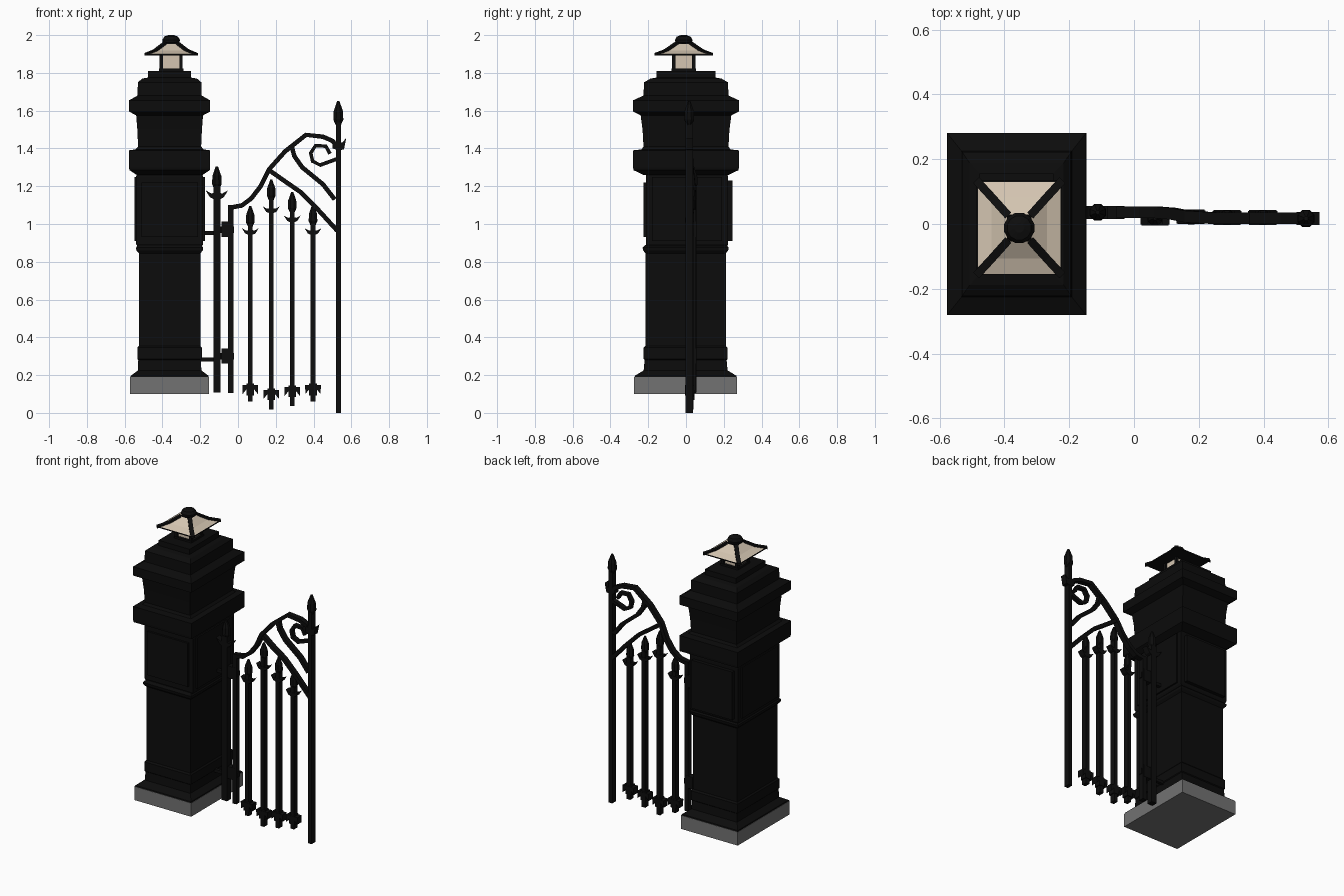
import bpy, bmesh, math
from mathutils import Vector


def mat(name, c):
    m = bpy.data.materials.new(name)
    m.diffuse_color = (*c, 1)
    return m


BLACK = mat("black_iron", (0.004, 0.004, 0.004))
PILLAR = mat("black_stone", (0.0035, 0.0035, 0.0035))
GREY = mat("grey_stone", (0.17, 0.17, 0.17))
CREAM = mat("cream_glass", (0.66, 0.56, 0.44))


def finish(name, bm, m):
    bmesh.ops.recalc_face_normals(bm, faces=bm.faces)
    me = bpy.data.meshes.new(name)
    bm.to_mesh(me)
    bm.free()
    me.materials.append(m)
    ob = bpy.data.objects.new(name, me)
    bpy.context.collection.objects.link(ob)
    return ob


def skin(name, rings, m):
    """Closed solid through a list of vertex rings."""
    bm = bmesh.new()
    vs = [[bm.verts.new(p) for p in r] for r in rings]
    n = len(vs[0])
    for a, b in zip(vs, vs[1:]):
        for i in range(n):
            bm.faces.new((a[i], a[(i + 1) % n], b[(i + 1) % n], b[i]))
    bm.faces.new(vs[0])
    bm.faces.new(vs[-1])
    return finish(name, bm, m)


def stack(name, cx, cy, prof, m):
    """Rectangular moulding from (z, half x, half y)."""
    return skin(name, [[(cx + sx * hx, cy + sy * hy, z) for sx, sy in
                        ((-1, -1), (1, -1), (1, 1), (-1, 1))] for z, hx, hy in prof], m)


def box(name, x0, x1, y0, y1, z0, z1, m):
    hx, hy = (x1 - x0) / 2, (y1 - y0) / 2
    return stack(name, x0 + hx, y0 + hy, [(z0, hx, hy), (z1, hx, hy)], m)


def lathe(name, x, y, prof, m, n=8):
    return skin(name, [[(x + r * math.cos(math.tau * (i + .5) / n),
                         y + r * math.sin(math.tau * (i + .5) / n), z)
                        for i in range(n)] for r, z in prof], m)


def plate(name, x, y, z, pts, depth, m):
    """Upright flat shape extruded along y."""
    return skin(name, [[(x + px, y + d, z + pz) for px, pz in pts]
                       for d in (-depth / 2, depth / 2)], m)


def ribbon(name, pts, w, depth, yfun):
    """Flat bar following a path of (x, z)."""
    rings = []
    for i, p in enumerate(pts):
        a, b = Vector(pts[max(i - 1, 0)]), Vector(pts[min(i + 1, len(pts) - 1)])
        t = (b - a).normalized()
        n = Vector((-t.y, t.x)) * w / 2
        y = yfun(p[0])
        rings.append([(p[0] + s * n.x, y + d * depth / 2, p[1] + s * n.y)
                      for s, d in ((-1, -1), (1, -1), (1, 1), (-1, 1))])
    return skin(name, rings, BLACK)


# Pillar
PX = -0.362
stack("pillar_base", PX, -0.002, [(0.10, .209, .273), (0.19, .209, .273)], GREY)
stack("pillar_shaft", PX, -0.002, [
    (.19, .207, .271), (.197, .205, .268), (.225, .168, .222), (.28, .166, .217),
    (.285, .171, .222), (.345, .171, .222), (.355, .163, .213), (.845, .163, .213),
    (.86, .176, .225), (.875, .178, .228), (.89, .165, .214)], PILLAR)
stack("pillar_block", PX, 0.005, [
    (.88, .17, .212), (.895, .178, .218), (1.25, .178, .218), (1.28, .168, .21)], PILLAR)
stack("pillar_upper", PX, 0, [
    (1.26, .175, .225), (1.285, .213, .278), (1.30, .215, .28), (1.39, .215, .28),
    (1.395, .18, .235), (1.41, .167, .225), (1.50, .171, .23), (1.575, .177, .24),
    (1.595, .214, .28), (1.655, .214, .28), (1.68, .17, .225), (1.75, .168, .222),
    (1.77, .145, .188), (1.775, .114, .156), (1.81, .114, .156)], PILLAR)

# Raised panels on the block
box("panel_front", PX - .15, PX + .15, -.226, -.20, .93, 1.22, PILLAR)
box("panel_back", PX - .15, PX + .15, .20, .246, .91, 1.23, PILLAR)
box("panel_left", PX - .186, PX - .15, -.18, .19, .91, 1.25, PILLAR)
box("panel_right", PX + .15, PX + .188, -.18, .19, .91, 1.25, PILLAR)

# Lantern
LX, LY = -0.354, -0.012
box("lantern_glass", LX - .048, LX + .048, LY - .048, LY + .048, 1.805, 1.90, CREAM)
for sx in (-1, 1):
    for sy in (-1, 1):
        x, y = LX + sx * .052, LY + sy * .052
        box("lantern_post", x - .009, x + .009, y - .009, y + .009, 1.80, 1.90, BLACK)
stack("lantern_foot", LX, LY, [(1.80, .065, .065), (1.822, .065, .065)], BLACK)
stack("lantern_eaves", LX, LY, [(1.893, .131, .144), (1.90, .132, .146)], BLACK)
stack("lantern_roof", LX, LY, [(1.90, .128, .142), (1.918, .085, .095), (1.955, .036, .040)], CREAM)
for sx in (-1, 1):
    for sy in (-1, 1):
        c = [(.133, .147, 1.898), (.086, .096, 1.917), (.034, .038, 1.957)]
        rings = []
        for hx, hy, z in c:
            x, y = LX + sx * hx, LY + sy * hy
            o = Vector((sx * .009, -sy * .009))
            rings.append([(x + k * o.x, y + k * o.y, z + dz)
                          for k, dz in ((-1, -.006), (1, -.006), (1, .007), (-1, .007))])
        skin("lantern_ridge", rings, BLACK)
stack("lantern_cap", LX, LY, [(1.94, .044, .048), (1.958, .036, .040)], BLACK)
lathe("lantern_knob", LX, LY, [(.030, 1.95), (.046, 1.962), (.048, 1.975), (.038, 1.992),
                               (.015, 2.0)], BLACK, 12)

# Gate ironwork helpers
CRESCENT = [(0, -.5), (-.6, -.1), (-1, .8), (-.5, .4), (0, .5), (.5, .4), (1, .8), (.6, -.1)]
CLAW = [(-.042, .022), (.042, .022), (.040, -.025), (.02, 0), (.02, -.032),
        (-.02, -.032), (-.02, 0), (-.040, -.025)]


def spear(x, y, top, s=1.0):
    lathe("spear_tip", x, y, [(.013 * s, top - .11 * s), (.025 * s, top - .085 * s),
                              (.023 * s, top - .045 * s), (.006 * s, top)], BLACK)


def crescent(x, y, z, s):
    plate("crescent", x, y, z, [(px * s, pz * s * .7) for px, pz in CRESCENT], .04, BLACK)


# Hinge post, hinges and left stile
HY = .036
box("hinge_post", -.131, -.092, HY - .02, HY + .02, .108, 1.20, BLACK)
spear(-.112, HY, 1.305, 1.1)
crescent(-.112, HY, 1.145, .06)
for z in (.282, .952):
    box("hinge_rod", -.21, -.10, HY - .01, HY + .01, z - .01, z + .01, BLACK)
    box("hinge_block", -.088, -.03, HY - .02, HY + .02, z - .02, z + .06, BLACK)
    box("hinge_pin", -.10, -.02, HY - .012, HY + .012, z, z + .035, BLACK)
box("left_stile", -.053, -.025, HY - .018, HY + .018, .105, 1.10, BLACK)

# Bars: x, y, bottom, top, crescent height, claw height
for x, y, z0, z1, zc, zk in ((.065, .018, .06, 1.095, .953, .125), (.176, .022, .017, 1.235, 1.068, .10),
                             (.287, .02, .037, 1.17, 1.02, .115), (.397, .02, .06, 1.10, .953, .125)):
    box("gate_bar", x - .013, x + .013, y - .018, y + .018, z0, z1 - .08, BLACK)
    spear(x, y, z1)
    crescent(x, y, zc, .045)
    plate("bar_claw", x, y, zk, CLAW, .045, BLACK)
    box("bar_collar", x - .02, x + .02, y - .02, y + .02, zk, zk + .03, BLACK)

# Right stile
box("right_stile", .518, .544, -.003, .036, 0, 1.56, BLACK)
spear(.531, .017, 1.65, 1.15)
plate("stile_hook", .531, .017, 1.41, [(-.03, -.01), (0, -.02), (.03, -.015), (.042, .045),
                                       (.02, .02), (-.03, .03)], .04, BLACK)


# Scrollwork
def gate_y(x):
    return HY if x < .1 else max(.018, HY - (x - .1) * .2)


ribbon("top_rail", [(-.05, 1.085), (.02, 1.098), (.07, 1.135), (.12, 1.20), (.165, 1.29), (.25, 1.385),
                    (.36, 1.472), (.45, 1.462), (.50, 1.44), (.535, 1.40)], .024, .036, gate_y)
ribbon("lower_brace", [(.165, 1.285), (.25, 1.225), (.33, 1.17), (.42, 1.08), (.525, .965)],
       .024, .032, gate_y)
ribbon("middle_brace", [(.285, 1.41), (.298, 1.36), (.34, 1.30), (.45, 1.21), (.512, 1.13)],
       .024, .032, gate_y)
ribbon("scroll", [(.525, 1.345), (.435, 1.312), (.395, 1.332), (.385, 1.375), (.41, 1.415),
                  (.465, 1.412), (.487, 1.372)], .02, .03, gate_y)
